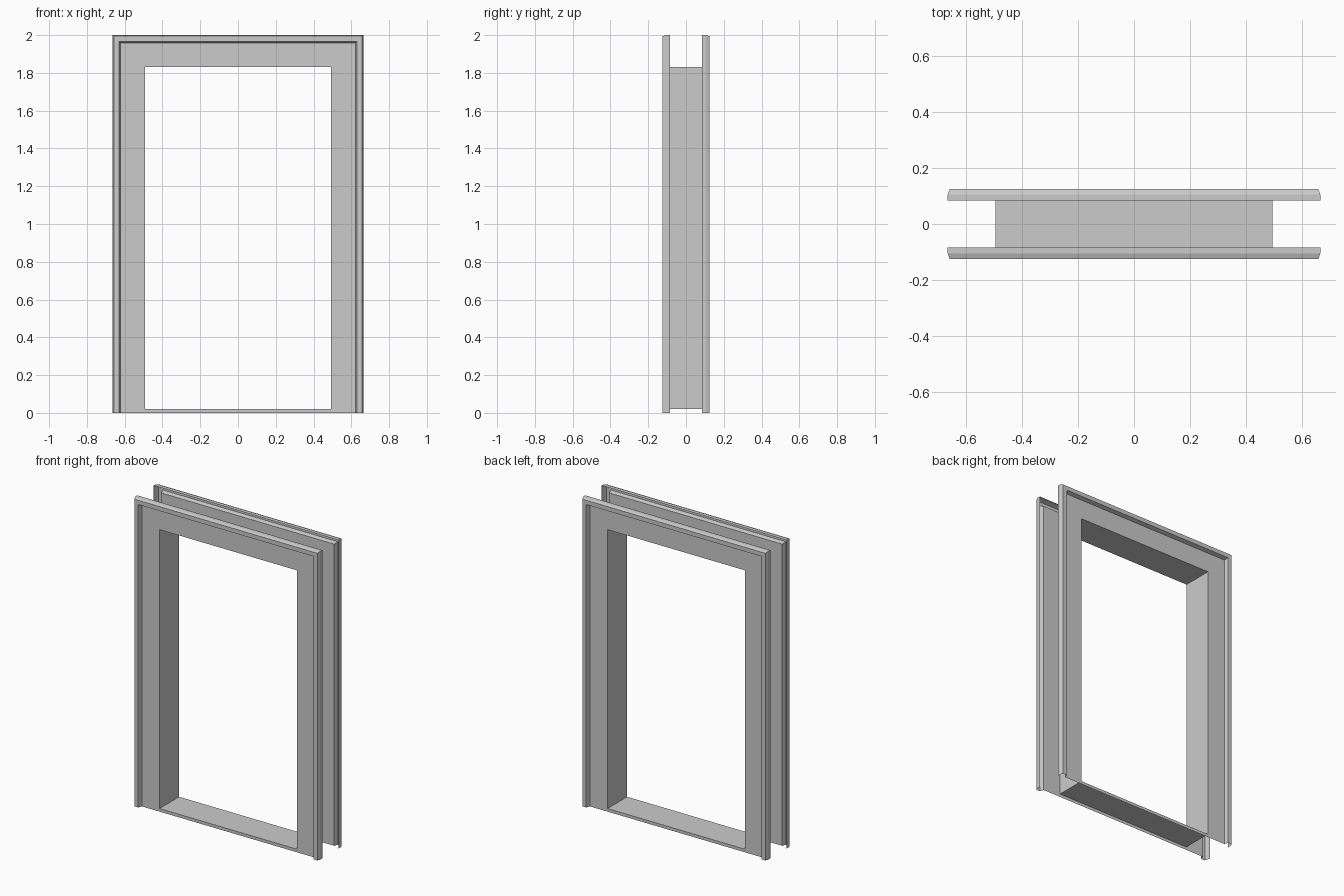
import bpy

if "Cube" in bpy.data.objects:
    bpy.data.objects.remove(bpy.data.objects["Cube"])

HALF_W, HEAD, SILL, FACE = 0.493, 1.83, 0.02, 0.10


def sweep(name, rows):
    """Skin a sheet across rows of points."""
    n = len(rows[0])
    verts = [p for row in rows for p in row]
    faces = []
    for r in range(len(rows) - 1):
        for i in range(n - 1):
            a = r * n + i
            faces.append((a, a + 1, a + n + 1, a + n))
    me = bpy.data.meshes.new(name)
    me.from_pydata(verts, [], faces)
    me.update()
    ob = bpy.data.objects.new(name, me)
    bpy.context.collection.objects.link(ob)
    return ob


def arch(d, y):
    """Mitred door outline, grown by d from the opening, at depth y."""
    w, h = HALF_W + d, HEAD + d
    return [(-w, y, 0), (-w, y, h), (w, y, h), (w, y, 0)]


# Casing profile: flat board, raised chamfered edge moulding, return to wall
profile = [(0, FACE), (0.128, FACE), (0.136, 0.125),
           (0.164, 0.125), (0.171, 0.105), (0.171, 0.084)]

# Front and back casings
front = sweep("front_casing", [arch(d, -y) for d, y in profile])
back = sweep("back_casing", [arch(d, y) for d, y in reversed(profile)])

# Jamb lining through the wall
jamb = [(-HALF_W, SILL), (-HALF_W, HEAD), (HALF_W, HEAD), (HALF_W, SILL)]
sweep("jamb_lining", [[(x, y, z) for x, z in jamb] for y in (FACE, -FACE)])

# Threshold with a short drop at the front and back
step = [(-FACE, 0), (-FACE, SILL), (FACE, SILL), (FACE, 0)]
sweep("threshold", [[(x, y, z) for y, z in step] for x in (HALF_W, -HALF_W)])
